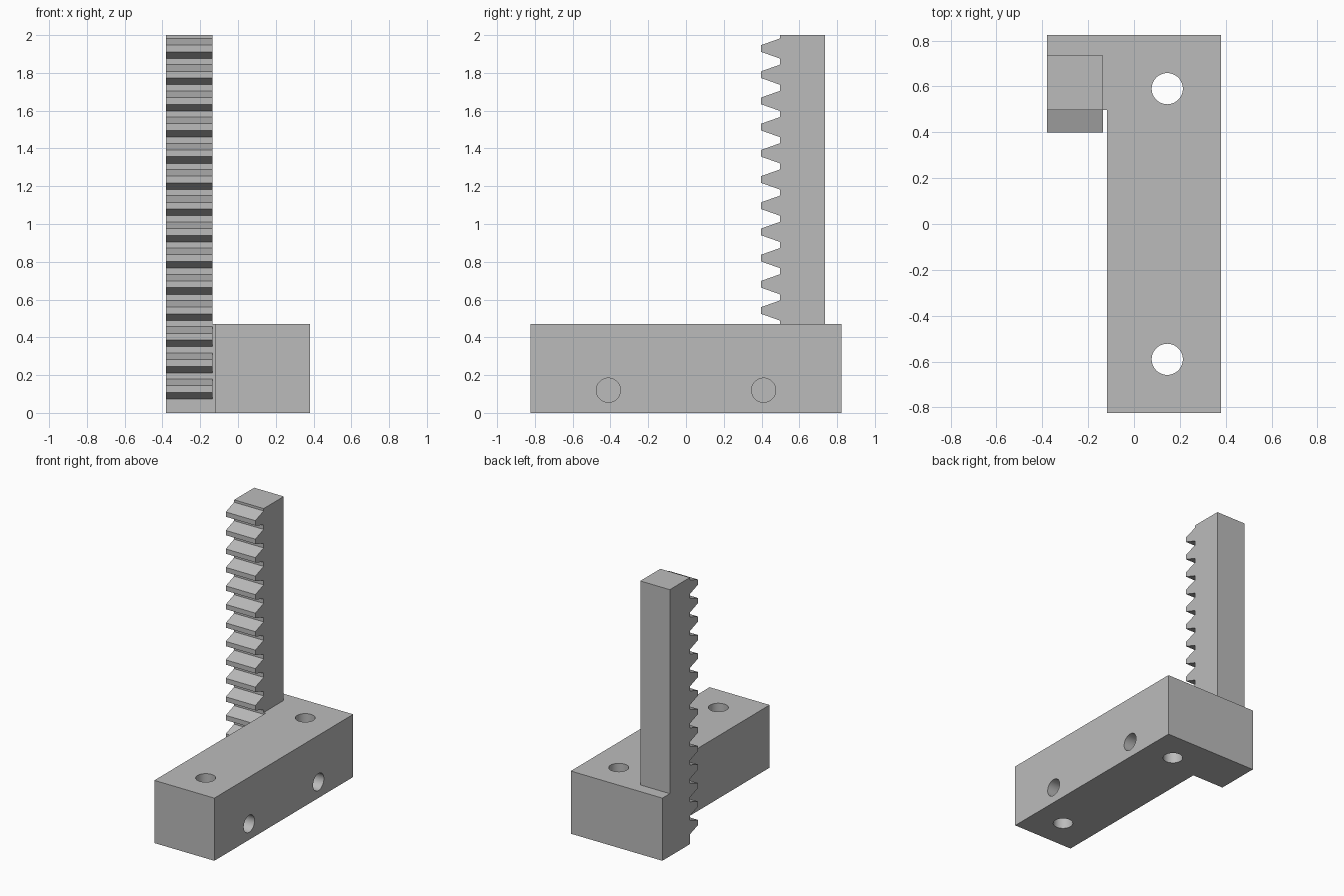
import bpy
import bmesh
import math
from mathutils import Vector

cube = bpy.data.objects.get("Cube")
if cube:
    bpy.data.objects.remove(cube, do_unlink=True)

grey = bpy.data.materials.new("plain grey")
grey.use_nodes = True
grey.diffuse_color = (0.5, 0.5, 0.5, 1)
grey.node_tree.nodes["Principled BSDF"].inputs["Base Color"].default_value = (0.5, 0.5, 0.5, 1)


def extrude(name, points, offset):
    """Closed profile of 3D points, pushed along offset into a solid."""
    bm = bmesh.new()
    face = bm.faces.new([bm.verts.new(p) for p in points])
    result = bmesh.ops.extrude_face_region(bm, geom=[face], use_keep_orig=True)
    moved = [v for v in result["geom"] if isinstance(v, bmesh.types.BMVert)]
    bmesh.ops.translate(bm, vec=Vector(offset), verts=moved)
    bmesh.ops.recalc_face_normals(bm, faces=bm.faces)
    mesh = bpy.data.meshes.new(name)
    bm.to_mesh(mesh)
    bm.free()
    mesh.materials.append(grey)
    obj = bpy.data.objects.new(name, mesh)
    bpy.context.collection.objects.link(obj)
    return obj


def drill(target, location, radius, depth, rotation=(0, 0, 0)):
    """Cut a round hole and discard the cutter."""
    bpy.ops.mesh.primitive_cylinder_add(vertices=48, radius=radius, depth=depth,
                                        location=location, rotation=rotation)
    cutter = bpy.context.object
    cutter.hide_render = True
    cutter.data.materials.append(grey)
    mod = target.modifiers.new("hole", "BOOLEAN")
    mod.operation = "DIFFERENCE"
    mod.solver = "EXACT"
    mod.object = cutter
    bpy.context.view_layer.objects.active = target
    bpy.ops.object.modifier_apply(modifier=mod.name)
    bpy.data.objects.remove(cutter, do_unlink=True)


# Shared sizes
side, end, height = 0.38, 0.823, 0.47
rack_inner, rack_front, rack_back = -0.135, 0.497, 0.735

# Mounting block with a side arm that wraps around the foot of the rack
outline = [(side, -end), (side, end), (-side, end), (-side, rack_back),
           (rack_inner, rack_back), (rack_inner, rack_front),
           (-0.118, rack_front), (-0.118, -end)]
block = extrude("mounting_block", [(x, y, 0) for x, y in outline], (0, 0, height))

# Upright through holes and blind holes in the side
for sign in (-1, 1):
    drill(block, (0.145, sign * 0.59, height / 2), 0.068, 1)
    drill(block, (side, sign * 0.411, 0.12), 0.064, 0.6, (0, math.pi / 2, 0))

bpy.ops.object.select_all(action="DESELECT")
block.select_set(True)
bpy.context.view_layer.objects.active = block
bpy.ops.object.shade_smooth_by_angle(angle=math.radians(30))

# Toothed rack: one side profile with evenly spaced trapezoid teeth
pitch, tip = 0.1387, 0.398
profile = [(rack_back, 2), (rack_back, 0), (rack_front, 0)]
for i in range(14):
    mid = 0.126 + i * pitch
    profile += [(rack_front, mid - 0.053), (tip, mid - 0.018),
                (tip, mid + 0.018), (rack_front, mid + 0.053)]
profile.append((rack_front, 2))
extrude("toothed_rack", [(-side, y, z) for y, z in profile], (rack_inner + side, 0, 0))
